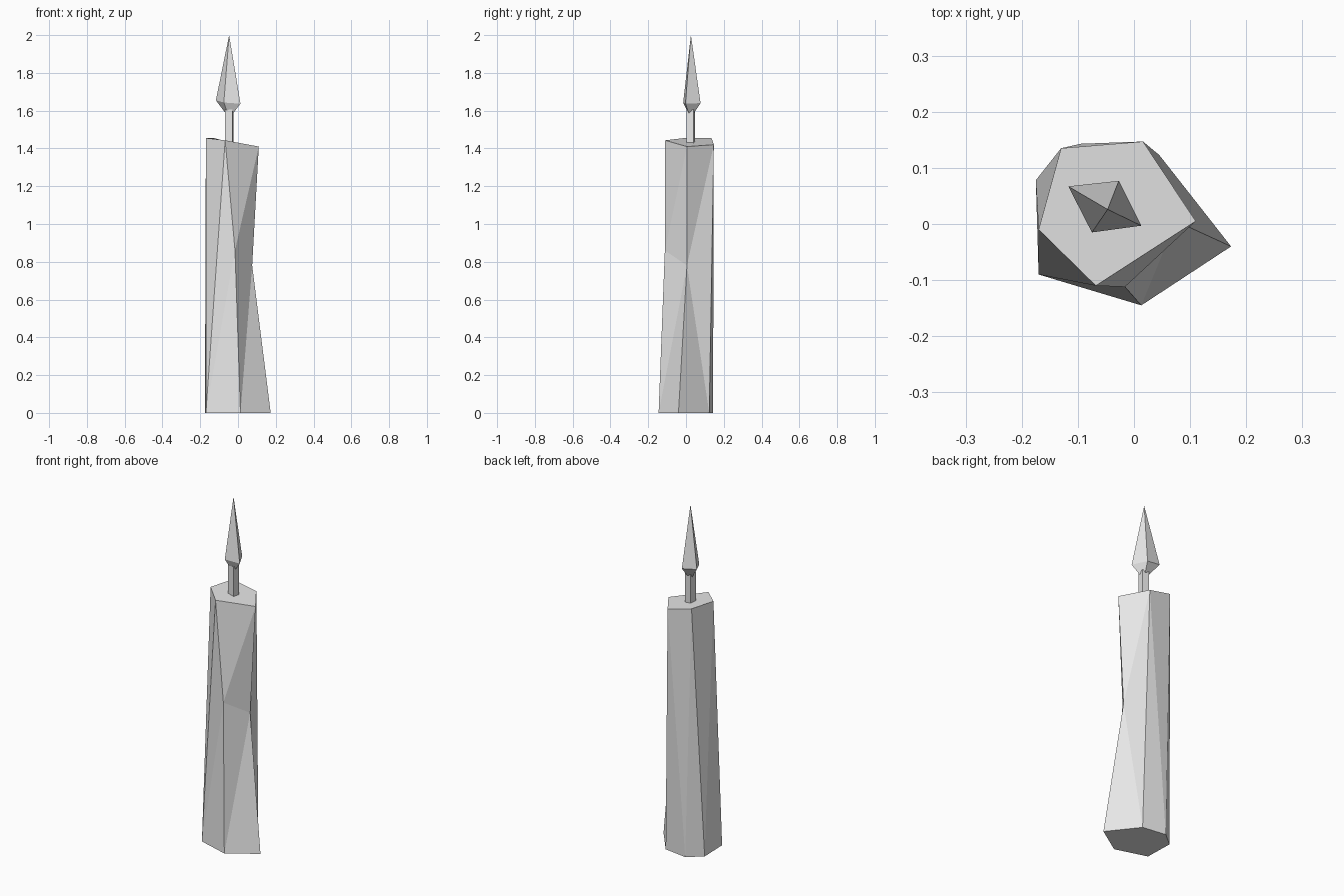
import bpy
import bmesh
from math import radians
from mathutils import Matrix

cube = bpy.data.objects.get("Cube")
if cube:
    bpy.data.objects.remove(cube, do_unlink=True)

# Single pale material
pale = bpy.data.materials.new("pale_grey")
pale.use_nodes = True
colour = (0.8, 0.8, 0.8, 1.0)
pale.diffuse_color = colour
pale.node_tree.nodes["Principled BSDF"].inputs["Base Color"].default_value = colour


def finish(name, bm):
    """Turn a bmesh into a flat-shaded object."""
    bmesh.ops.recalc_face_normals(bm, faces=bm.faces[:])
    mesh = bpy.data.meshes.new(name)
    bm.to_mesh(mesh)
    bm.free()
    mesh.materials.append(pale)
    obj = bpy.data.objects.new(name, mesh)
    bpy.context.scene.collection.objects.link(obj)
    return obj


def faceted(name, corners, faces):
    """Build a hand-cut solid; each face is a word of corner letters."""
    bm = bmesh.new()
    verts = {key: bm.verts.new(co) for key, co in corners.items()}
    for word in faces.split():
        bm.faces.new([verts[letter] for letter in word])
    return finish(name, bm)


# Candle body: six-sided foot, chipped waist, five-sided top
body_corners = {
    "a": (0.173, -0.04, 0), "b": (0.013, -0.145, 0), "c": (-0.17, -0.09, 0),
    "d": (-0.175, 0.078, 0), "e": (-0.095, 0.143, 0), "f": (0.045, 0.123, 0),
    "m": (0.075, 0.005, 0.78), "n": (-0.016, -0.112, 0.86),
    "p": (-0.13, 0.135, 1.455), "q": (0.016, 0.147, 1.42),
    "r": (0.11, 0.005, 1.41), "s": (-0.068, -0.11, 1.443),
    "t": (-0.17, -0.01, 1.455),
}
faceted("candle_body", body_corners,
        "abcdef abm bnm bcn csn cts cdt dpt dep eqp efq "
        "fmq fam mrq nmr nrs pqrst")

# Wick: slim square post, slightly turned
bm = bmesh.new()
bmesh.ops.create_cube(bm, size=1.0, matrix=(
    Matrix.Translation((-0.046, 0.024, 1.505))
    @ Matrix.Rotation(radians(-8), 4, "Z")
    @ Matrix.Diagonal((0.04, 0.04, 0.2, 1))))
finish("wick", bm)

# Flame: tall four-sided spike over a short inverted one
flame_corners = {
    "w": (-0.117, 0.067, 1.655), "x": (-0.027, 0.077, 1.64),
    "y": (0.013, -0.003, 1.637), "z": (-0.075, -0.015, 1.643),
    "t": (-0.047, 0.026, 2.0), "l": (-0.046, 0.024, 1.56),
}
faceted("flame", flame_corners, "wxt xyt yzt zwt xwl yxl zyl wzl")
